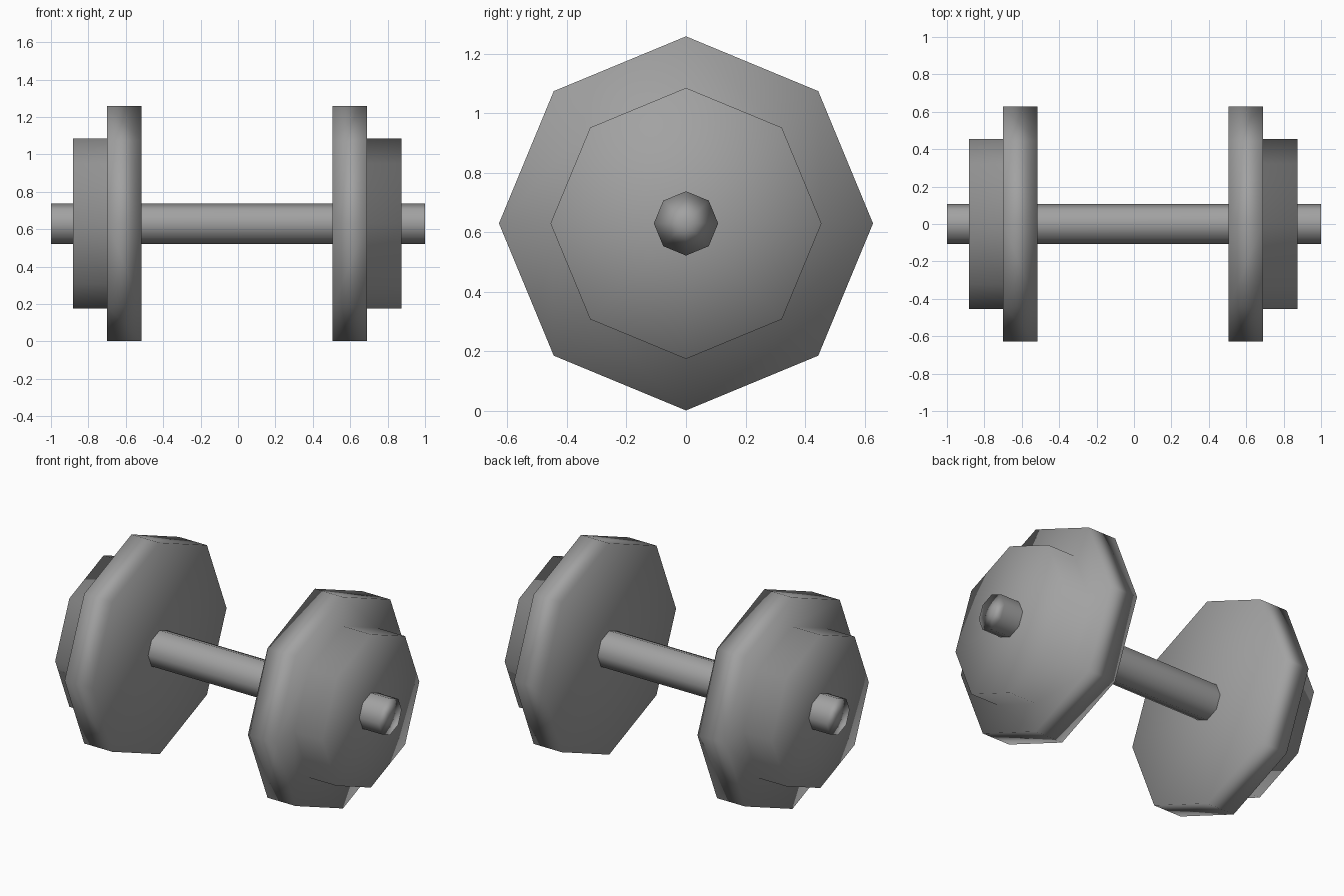
import bpy, bmesh, math

cube = bpy.data.objects.get("Cube")
if cube:
    bpy.data.objects.remove(cube)

SIDES = 8
CENTRE_Z = 0.63

iron = bpy.data.materials.new("iron_grey")
iron.use_nodes = True
iron.diffuse_color = (0.36, 0.36, 0.36, 1)
iron.node_tree.nodes["Principled BSDF"].inputs["Base Color"].default_value = (0.36, 0.36, 0.36, 1)


def turned_part(name, profile):
    """Turn a list of (x, radius) rings about the x axis and close both ends with fans."""
    bm = bmesh.new()
    rings = []
    for x, r in profile:
        angles = [math.tau * i / SIDES for i in range(SIDES)]
        rings.append([bm.verts.new((x, r * math.sin(a), r * math.cos(a))) for a in angles])
    for a, b in zip(rings, rings[1:]):
        for i in range(SIDES):
            j = (i + 1) % SIDES
            bm.faces.new((a[i], a[j], b[j], b[i]))
    for ring, x in ((rings[0], profile[0][0]), (rings[-1], profile[-1][0])):
        hub = bm.verts.new((x, 0, 0))
        for i in range(SIDES):
            bm.faces.new((ring[i], ring[(i + 1) % SIDES], hub))
    bmesh.ops.recalc_face_normals(bm, faces=bm.faces)
    for f in bm.faces:
        f.smooth = True
    mesh = bpy.data.meshes.new(name)
    bm.to_mesh(mesh)
    bm.free()
    mesh.materials.append(iron)
    obj = bpy.data.objects.new(name, mesh)
    obj.location.z = CENTRE_Z
    bpy.context.collection.objects.link(obj)
    # Large faces dominate the soft shading
    mod = obj.modifiers.new("soft_shading", "WEIGHTED_NORMAL")
    mod.mode = "FACE_AREA"
    return obj


# Handle bar running through both weights
turned_part("handle_bar", [(-1, 0.108), (1, 0.108)])

# Stepped weights: large inner plate and smaller outer plate
for name, side, inner in (("left_weight", 1, 0.505), ("right_weight", -1, 0.515)):
    steps = [(inner, 0.628), (inner + 0.185, 0.628),
             (inner + 0.185, 0.455), (inner + 0.368, 0.455)]
    turned_part(name, [(side * x, r) for x, r in steps])
